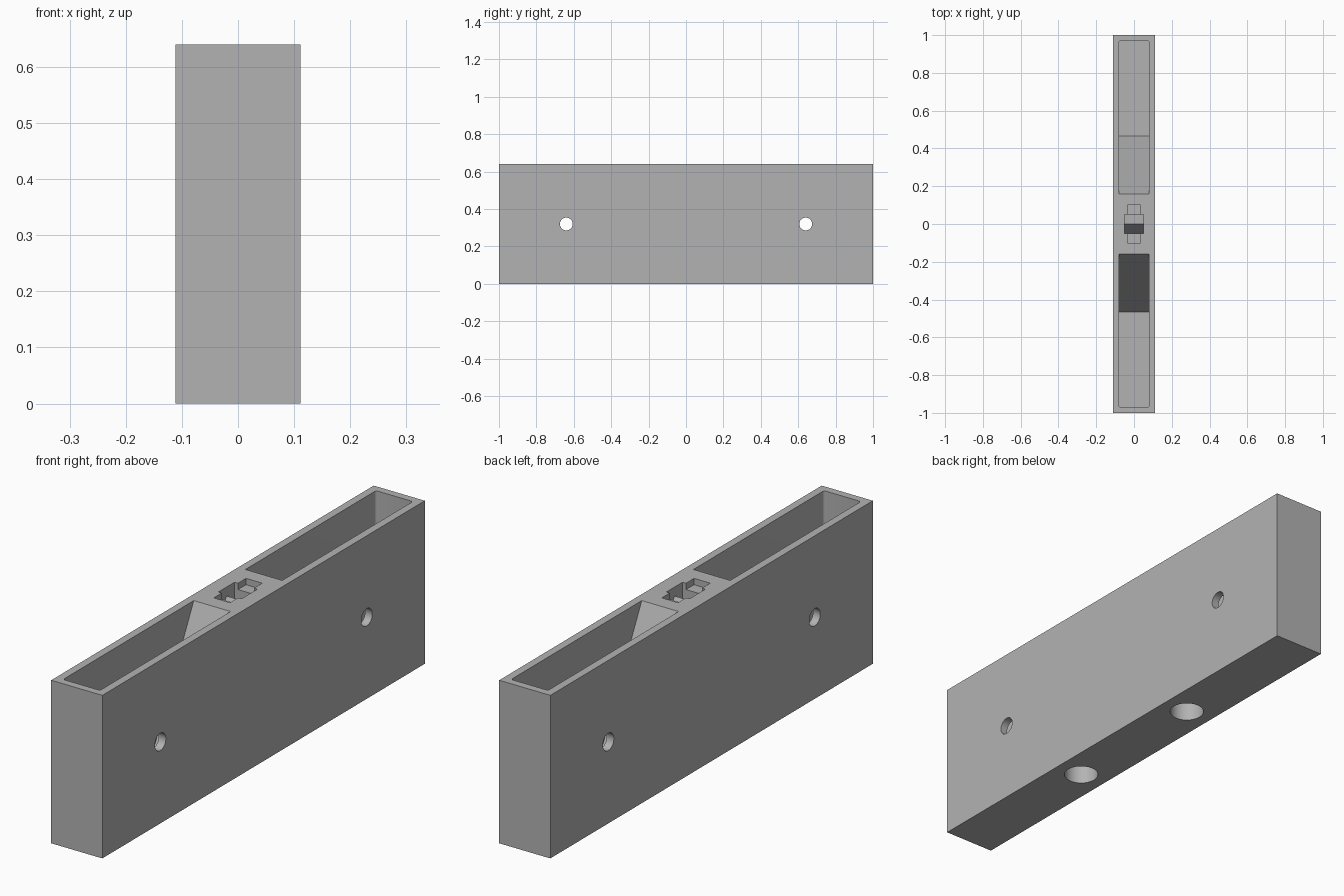
import bpy, bmesh, math
from mathutils import Matrix, Vector

cube = bpy.data.objects.get("Cube")
if cube:
    bpy.data.objects.remove(cube, do_unlink=True)

LENGTH, WIDTH, HEIGHT = 2.0, 0.222, 0.64

grey = bpy.data.materials.new("light grey")
grey.use_nodes = True
colour = (0.45, 0.45, 0.45, 1)
grey.diffuse_color = colour
grey.node_tree.nodes["Principled BSDF"].inputs["Base Color"].default_value = colour


def make_object(name, bm):
    bmesh.ops.recalc_face_normals(bm, faces=bm.faces)
    mesh = bpy.data.meshes.new(name)
    bm.to_mesh(mesh)
    bm.free()
    mesh.materials.append(grey)
    obj = bpy.data.objects.new(name, mesh)
    bpy.context.collection.objects.link(obj)
    return obj


def prism(name, profile, half_width, round_y=None):
    """Extrude a (y, z) profile across x, rounding upright edges at round_y."""
    bm = bmesh.new()
    face = bm.faces.new([bm.verts.new((-half_width, y, z)) for y, z in profile])
    out = bmesh.ops.extrude_face_region(bm, geom=[face])
    moved = [g for g in out["geom"] if isinstance(g, bmesh.types.BMVert)]
    bmesh.ops.translate(bm, verts=moved, vec=Vector((2 * half_width, 0, 0)))
    if round_y is not None:
        upright = [e for e in bm.edges
                   if all(abs(v.co.y - round_y) < 1e-4 for v in e.verts)
                   and abs(e.verts[0].co.x - e.verts[1].co.x) < 1e-4]
        bmesh.ops.bevel(bm, geom=upright, offset=0.01, segments=4,
                        profile=0.5, affect='EDGES')
    return make_object(name, bm)


def block(name, half_width, y0, y1, z0, z1):
    return prism(name, [(y0, z0), (y1, z0), (y1, z1), (y0, z1)], half_width)


def cylinder(name, radius, depth, centre, axis):
    bm = bmesh.new()
    turn = Matrix.Rotation(math.pi / 2, 4, 'Y') if axis == 'X' else Matrix()
    bmesh.ops.create_cone(bm, cap_ends=True, segments=48, radius1=radius,
                          radius2=radius, depth=depth,
                          matrix=Matrix.Translation(centre) @ turn)
    return make_object(name, bm)


body = block("holder_body", WIDTH / 2, -LENGTH / 2, LENGTH / 2, 0, HEIGHT)
cutters = []
above = HEIGHT + 0.1

for side in (-1, 1):
    # Deep pocket with a sloping inner end
    profile = [(0.16, above), (0.16, HEIGHT), (0.465, 0.04), (0.97, 0.04), (0.97, above)]
    cutters.append(prism("pocket_cutter", [(side * y, z) for y, z in profile],
                         0.08, side * 0.97))
    # Screw hole through both side walls, and blind round socket underneath
    cutters.append(cylinder("side_hole_cutter", 0.034, 0.5, (0, side * 0.64, 0.32), 'X'))
    cutters.append(cylinder("base_socket_cutter", 0.065, 0.26, (0, side * 0.32, 0), 'Z'))

# Central recess: shallow narrow ledge, and a wide slot with a ridged floor
cutters.append(block("ledge_cutter", 0.035, -0.1, 0.1, HEIGHT - 0.025, above))
ridge = [(-0.05, above), (-0.05, HEIGHT - 0.12), (0, HEIGHT - 0.035),
         (0.05, HEIGHT - 0.12), (0.05, above)]
cutters.append(prism("ridged_slot_cutter", ridge, 0.05))

# Cut everything out of the body
bpy.ops.object.select_all(action='DESELECT')
bpy.context.view_layer.objects.active = body
body.select_set(True)
for cutter in cutters:
    cutter.hide_render = True
    mod = body.modifiers.new("cut", 'BOOLEAN')
    mod.operation = 'DIFFERENCE'
    mod.solver = 'EXACT'
    mod.object = cutter
    bpy.ops.object.modifier_apply(modifier=mod.name)
    bpy.data.objects.remove(cutter, do_unlink=True)

bpy.ops.object.shade_smooth_by_angle(angle=math.radians(30))
